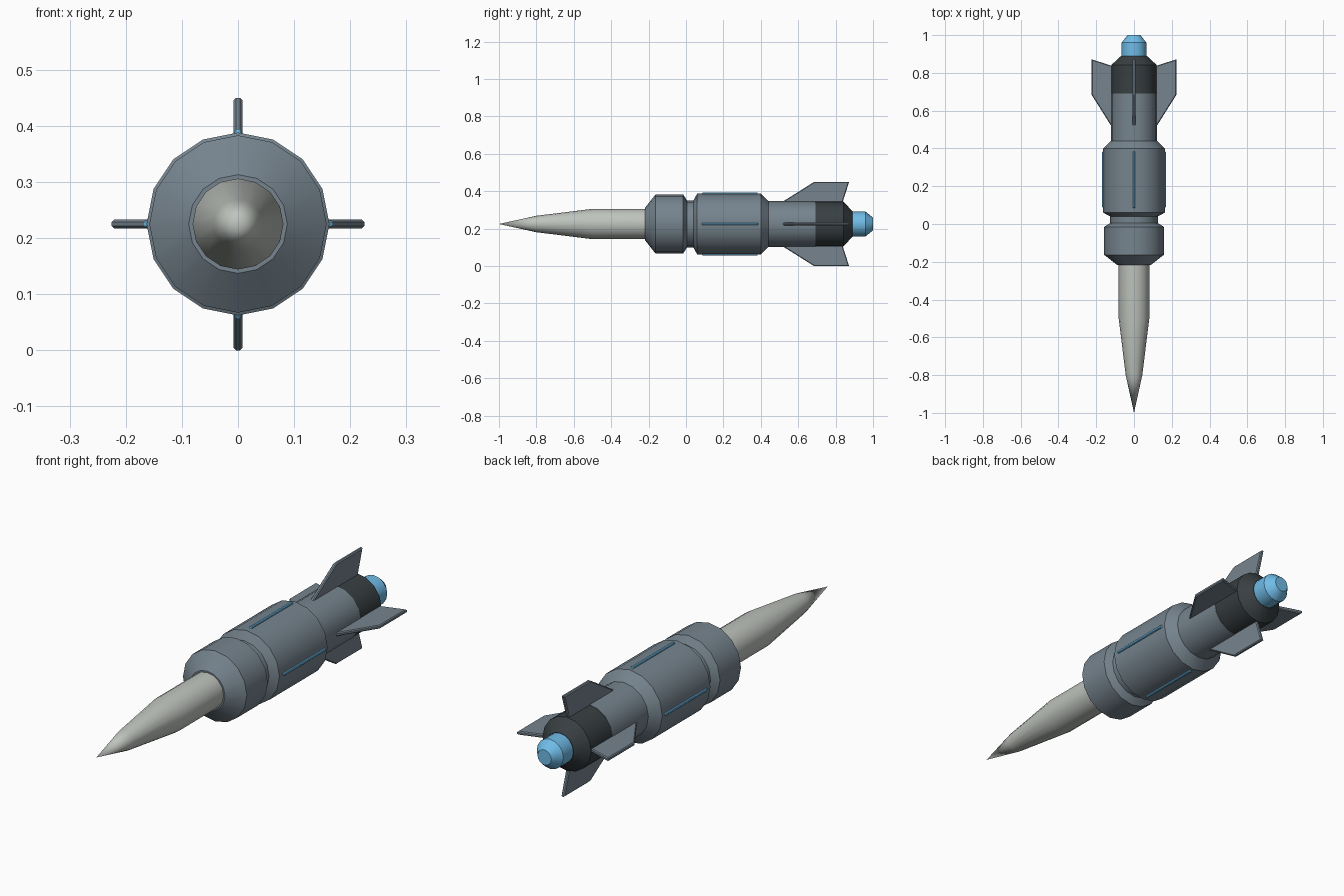
import bpy, bmesh, math
from mathutils import Matrix

if "Cube" in bpy.data.objects:
    bpy.data.objects.remove(bpy.data.objects["Cube"])

AXIS_Z = 0.225
SIDES = 16


def material(name, rgb):
    m = bpy.data.materials.new(name)
    m.diffuse_color = (*rgb, 1)
    m.use_nodes = True
    m.node_tree.nodes["Principled BSDF"].inputs["Base Color"].default_value = m.diffuse_color
    return m


slate = material("slate", (0.18, 0.23, 0.27))
dark = material("dark", (0.04, 0.05, 0.055))
pale = material("pale", (0.52, 0.55, 0.51))
blue = material("blue", (0.16, 0.5, 0.8))


def finish(bm, name, mat, smooth):
    bmesh.ops.recalc_face_normals(bm, faces=bm.faces)
    me = bpy.data.meshes.new(name)
    bm.to_mesh(me)
    bm.free()
    me.materials.append(mat)
    ob = bpy.data.objects.new(name, me)
    bpy.context.collection.objects.link(ob)
    if smooth:
        bpy.ops.object.select_all(action='DESELECT')
        ob.select_set(True)
        bpy.context.view_layer.objects.active = ob
        bpy.ops.object.shade_smooth_by_angle(angle=math.radians(30))
    return ob


def lathe(name, profile, mat):
    """Turn (y, radius) points around the long axis, capping both ends."""
    bm = bmesh.new()
    rings = []
    for y, r in profile:
        if r == 0:
            rings.append([bm.verts.new((0, y, AXIS_Z))] * SIDES)
            continue
        ring = []
        for i in range(SIDES):
            a = 2 * math.pi * i / SIDES
            ring.append(bm.verts.new((r * math.cos(a), y, AXIS_Z + r * math.sin(a))))
        rings.append(ring)
    for lo, hi in zip(rings, rings[1:]):
        for i in range(SIDES):
            j = (i + 1) % SIDES
            quad = [lo[i], lo[j], hi[j], hi[i]]
            bm.faces.new(list(dict.fromkeys(quad)))
    for ring in (rings[0], rings[-1]):
        if ring[0] is not ring[1]:
            bm.faces.new(ring)
    return finish(bm, name, mat, True)


def blade(name, outline, thickness, bevel, mat, turn):
    """Extrude a (y, radius) outline and turn it to its place around the axis."""
    bm = bmesh.new()
    face = bm.faces.new([bm.verts.new((-thickness / 2, y, r)) for y, r in outline])
    ext = bmesh.ops.extrude_face_region(bm, geom=[face])
    moved = [v for v in ext["geom"] if isinstance(v, bmesh.types.BMVert)]
    bmesh.ops.translate(bm, verts=moved, vec=(thickness, 0, 0))
    side = [e for e in bm.edges if abs(e.verts[0].co.x - e.verts[1].co.x) < 1e-6]
    bmesh.ops.bevel(bm, geom=side, offset=bevel, segments=1, affect='EDGES')
    mat4 = Matrix.Translation((0, 0, AXIS_Z)) @ Matrix.Rotation(turn, 4, 'Y')
    bmesh.ops.transform(bm, matrix=mat4, verts=bm.verts)
    return finish(bm, name, mat, False)


# Nose cone
lathe("nose_cone", [(-1, 0), (-0.8, 0.044), (-0.5, 0.081), (-0.2, 0.081)], pale)

# Collar, neck, main barrel and rear barrel
lathe("body", [(-0.218, 0.088), (-0.163, 0.158), (-0.015, 0.158), (0.005, 0.126),
               (0.04, 0.126), (0.06, 0.163), (0.40, 0.163), (0.44, 0.122),
               (0.692, 0.122)], slate)

# Dark tail section and nozzle
lathe("tail_section", [(0.692, 0.12), (0.842, 0.12), (0.89, 0.068)], dark)
lathe("nozzle", [(0.88, 0.066), (0.96, 0.066), (1.0, 0.034)], blue)

# Four swept fins and four raised strips
for i in range(4):
    turn = i * math.pi / 2
    blade(f"fin_{i + 1}", [(0.51, 0.115), (0.685, 0.225), (0.872, 0.225), (0.837, 0.115)],
          0.016, 0.004, slate, turn)
    blade(f"strip_{i + 1}", [(0.08, 0.155), (0.09, 0.169), (0.38, 0.169), (0.39, 0.155)],
          0.013, 0.003, blue, turn)
